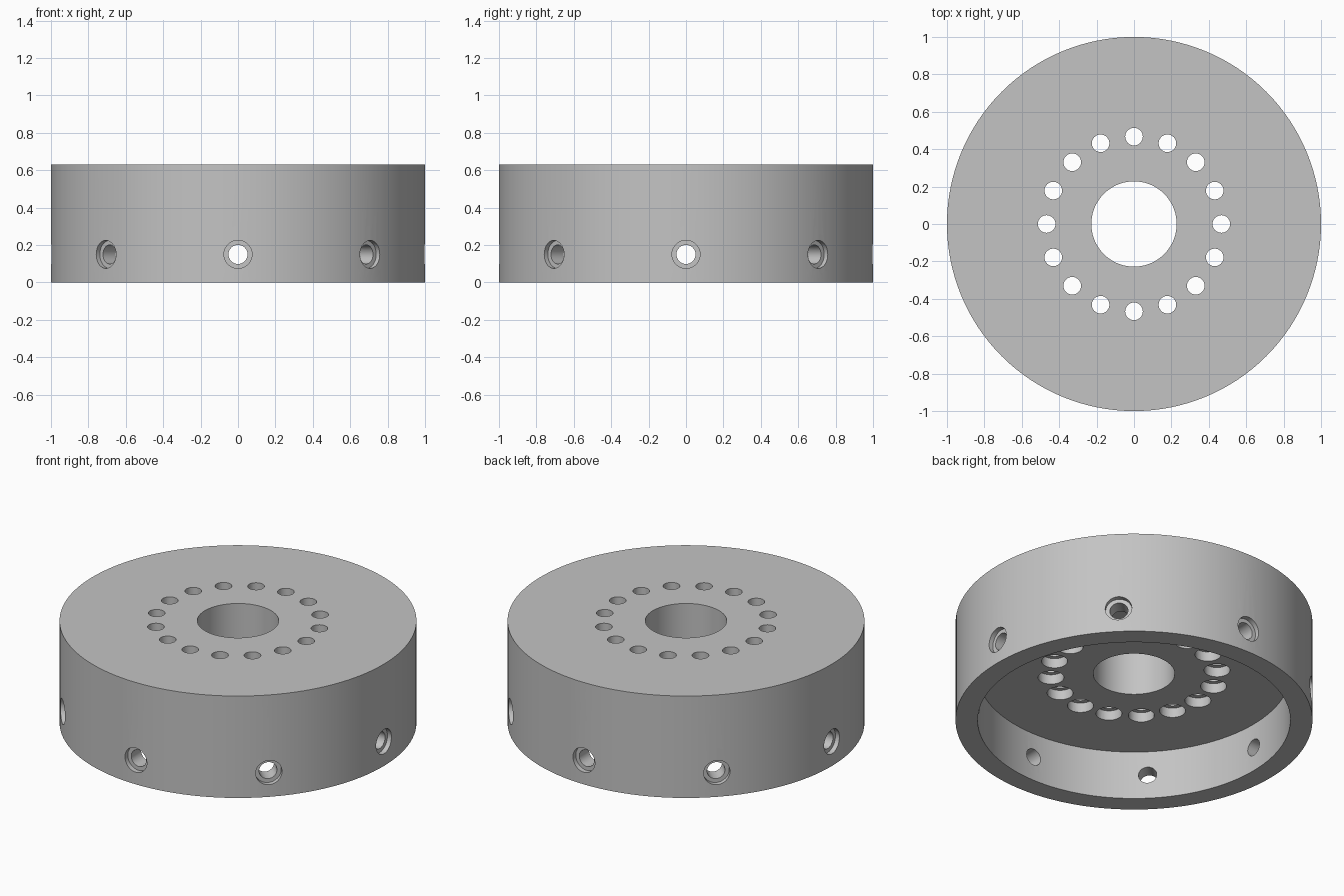
import bpy, bmesh, math
from mathutils import Matrix, Vector

cube = bpy.data.objects.get("Cube")
if cube:
    bpy.data.objects.remove(cube, do_unlink=True)

HEIGHT, OUTER, INNER, BORE = 0.63, 1.0, 0.876, 0.228
RECESS = 0.30            # depth of the cavity underneath

metal = bpy.data.materials.new("plain grey")
metal.use_nodes = True
GREY = (0.55, 0.55, 0.55, 1)
metal.diffuse_color = GREY
metal.node_tree.nodes["Principled BSDF"].inputs["Base Color"].default_value = GREY


def lathe(bm, profile, steps, matrix=Matrix()):
    """Spin a closed (radius, z) profile around z; radius 0 makes a cap centre."""
    rings = []
    for r, z in profile:
        if r == 0:
            rings.append([bm.verts.new(matrix @ Vector((0, 0, z)))] * steps)
        else:
            rings.append([bm.verts.new(matrix @ Vector((
                r * math.cos(math.tau * i / steps),
                r * math.sin(math.tau * i / steps), z))) for i in range(steps)])
    for a, b in zip(rings, rings[1:] + rings[:1]):
        for i in range(steps):
            j = (i + 1) % steps
            corners = list(dict.fromkeys((a[i], a[j], b[j], b[i])))
            if len(corners) > 2:
                bm.faces.new(corners)


def finish(name, bm):
    bmesh.ops.recalc_face_normals(bm, faces=bm.faces)
    mesh = bpy.data.meshes.new(name)
    bm.to_mesh(mesh)
    bm.free()
    obj = bpy.data.objects.new(name, mesh)
    bpy.context.collection.objects.link(obj)
    mesh.materials.append(metal)
    return obj


# Cup-shaped ring body with a central bore
bm = bmesh.new()
lathe(bm, [(BORE, HEIGHT), (OUTER, HEIGHT), (OUTER, 0), (INNER, 0),
           (INNER, RECESS), (BORE, RECESS)], 128)
body = finish("hub_body", bm)


def stepped_hole(wide, narrow, start, step, end):
    """Counterbored hole: wide from start to step, narrow on to end."""
    return [(0, start), (wide, start), (wide, step),
            (narrow, step), (narrow, end), (0, end)]


bm = bmesh.new()
# Ring of bolt holes, counterbored from the cavity side
bolt = stepped_hole(0.073, 0.047, RECESS - 0.1, RECESS + 0.06, HEIGHT + 0.1)
for k in range(16):
    turn = Matrix.Rotation(math.tau * k / 16, 4, 'Z')
    lathe(bm, bolt, 32, turn @ Matrix.Translation((0.467, 0, 0)))
# Radial screw holes through the rim, counterbored from outside
screw = stepped_hole(0.075, 0.051, 1.1, 0.97, 0.78)
for k in range(8):
    turn = Matrix.Rotation(math.tau * k / 8, 4, 'Z')
    lathe(bm, screw, 32, Matrix.Translation((0, 0, 0.15)) @ turn
          @ Matrix.Rotation(math.pi / 2, 4, 'Y'))
cutter = finish("hole_cutter", bm)
cutter.hide_render = True

cut = body.modifiers.new("holes", 'BOOLEAN')
cut.operation = 'DIFFERENCE'
cut.solver = 'EXACT'
cut.object = cutter
bpy.ops.object.select_all(action='DESELECT')
bpy.context.view_layer.objects.active = body
body.select_set(True)
bpy.ops.object.modifier_apply(modifier=cut.name)
bpy.data.objects.remove(cutter, do_unlink=True)
bpy.ops.object.shade_smooth_by_angle(angle=math.radians(30))
